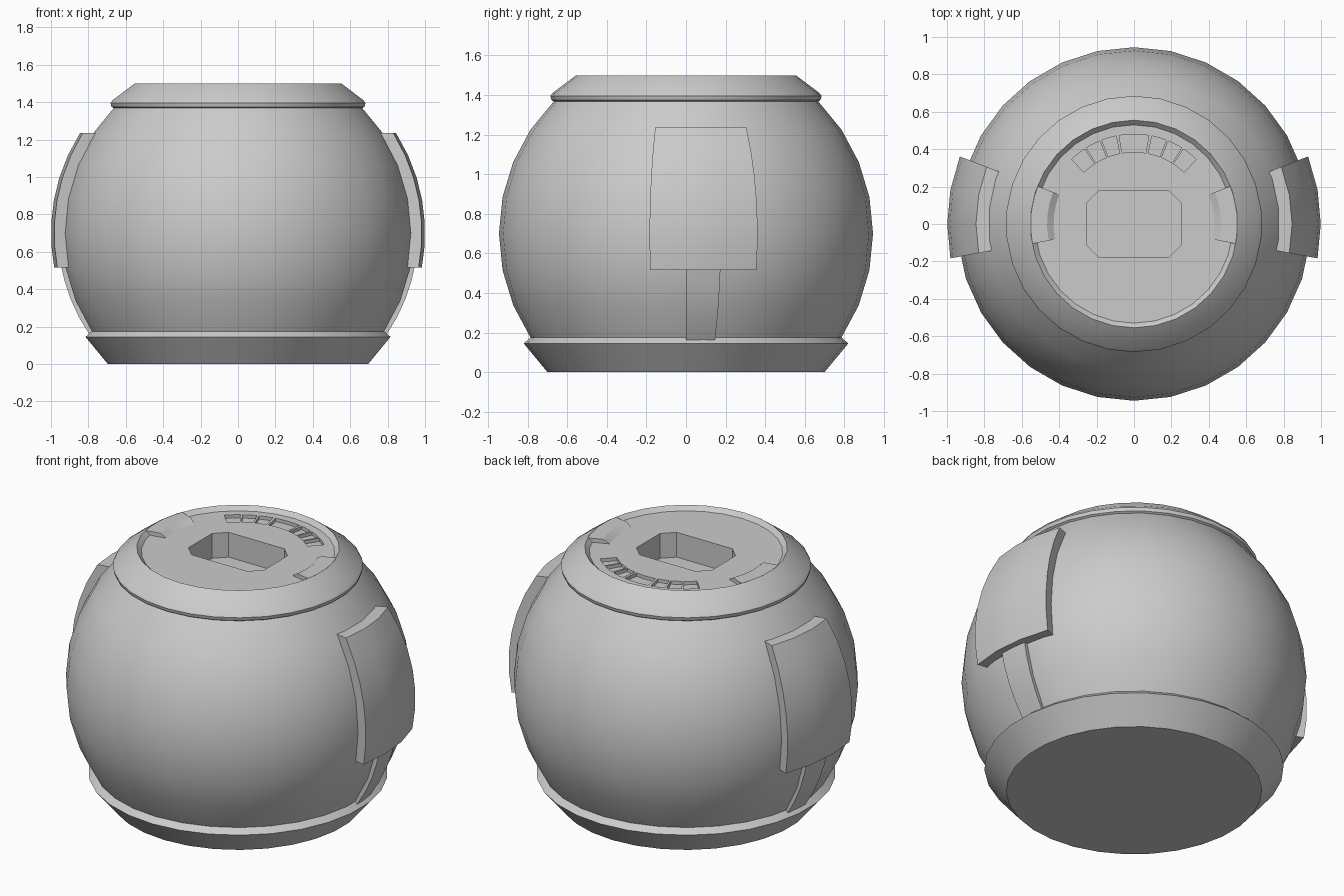
import bpy, bmesh
from math import sin, cos, radians

if "Cube" in bpy.data.objects:
    bpy.data.objects.remove(bpy.data.objects["Cube"])

R, CZ = 0.945, 0.70          # sphere radius and centre height
FLOOR = 1.475                # level of the recessed top disc


def finish(name, bm):
    bmesh.ops.remove_doubles(bm, verts=bm.verts, dist=1e-5)
    bmesh.ops.recalc_face_normals(bm, faces=bm.faces)
    me = bpy.data.meshes.new(name)
    bm.to_mesh(me)
    bm.free()
    ob = bpy.data.objects.new(name, me)
    bpy.context.collection.objects.link(ob)
    return ob


def sweep(name, section, a0, a1, n):
    """Turn an (r, z) section around z; a full turn runs axis to axis."""
    full = abs(a1 - a0) >= 360
    bm = bmesh.new()
    rows = []
    for i in range(n if full else n + 1):
        a = radians(a0 + (a1 - a0) * i / n)
        rows.append([bm.verts.new((r * cos(a), r * sin(a), z)) for r, z in section])
    m = len(section)
    for i in range(n):
        p, q = rows[i], rows[(i + 1) % len(rows)]
        for j in range(m - 1 if full else m):
            k = (j + 1) % m
            bm.faces.new((p[j], p[k], q[k], q[j]))
    if not full:
        bm.faces.new(rows[0])
        bm.faces.new(rows[-1])
    return finish(name, bm)


def smooth(ob):
    bpy.ops.object.select_all(action='DESELECT')
    ob.select_set(True)
    bpy.context.view_layer.objects.active = ob
    bpy.ops.object.shade_smooth_by_angle(angle=radians(20))


def mirror_x(ob):
    mod = ob.modifiers.new("mirror", 'MIRROR')
    mod.use_axis = (True, False, False)


def arc(radius, lat0, lat1, n):
    lats = [radians(lat0 + (lat1 - lat0) * i / n) for i in range(n + 1)]
    return [(radius * cos(t), CZ + radius * sin(t)) for t in lats]


def shell(r_out, r_in, lat0, lat1, z0, z1, n):
    """Curved plate section with level top and bottom ends."""
    zs = [z0 + (z1 - z0) * i / n for i in range(n + 1)]
    side = lambda r: [((r * r - (z - CZ) ** 2) ** 0.5, z) for z in zs]
    return side(r_out) + side(r_in)[::-1]


# Body: base foot, round wall, collar and recessed top
profile = [(0, 0), (0.70, 0), (0.82, 0.145)]
profile += arc(R, -33.75, 45, 7)
profile += [(0.68, 1.375), (0.685, 1.395), (0.675, 1.41),
            (0.555, 1.5), (0.53, FLOOR), (0, FLOOR)]
body = sweep("body", profile, 90, 450, 30)

# Cutters: chamfered socket and curved row of shallow cells
cutters = []
bm = bmesh.new()
x, y, c = 0.252, 0.177, 0.065
outline = [(x, y - c), (x - c, y), (c - x, y), (-x, y - c),
           (-x, c - y), (c - x, -y), (x - c, -y), (x, c - y)]
face = bm.faces.new([bm.verts.new((px, py, FLOOR - 0.15)) for px, py in outline])
ext = bmesh.ops.extrude_face_region(bm, geom=[face])
bmesh.ops.translate(bm, vec=(0, 0, 0.3),
                    verts=[v for v in ext["geom"] if isinstance(v, bmesh.types.BMVert)])
cutters.append(finish("socket_cutter", bm))

cell = [(0.385, FLOOR - 0.02), (0.48, FLOOR - 0.02), (0.48, 1.6), (0.385, 1.6)]
half = [(11.5, 21), (22.5, 32), (33.5, 44)]
for a, b in [(-9.5, 9.5)] + half + [(-b, -a) for a, b in half]:
    cutters.append(sweep("cell_cutter", cell, 90 + a, 90 + b, 3))

bpy.context.view_layer.objects.active = body
for cut in cutters:
    cut.hide_render = True
    mod = body.modifiers.new("cut", 'BOOLEAN')
    mod.operation, mod.solver, mod.object = 'DIFFERENCE', 'EXACT', cut
    bpy.ops.object.modifier_apply(modifier=mod.name)
    bpy.data.objects.remove(cut)
smooth(body)

# Side plates, the strips under them, and the rim tabs above
plate = sweep("side_plate", shell(1.0, 0.92, 0, 0, 0.516, 1.235, 6), -10.6, 21.2, 3)
strip = sweep("side_strip", shell(0.962, 0.90, 0, 0, 0.155, 0.54, 4), 0, 10.6, 2)
tab = sweep("rim_tab", [(0.43, FLOOR - 0.01), (0.43, FLOOR), (0.465, 1.499),
                        (0.553, 1.499), (0.553, FLOOR - 0.01)], -11, 21.5, 4)
for ob in (plate, strip, tab):
    mirror_x(ob)
    smooth(ob)
